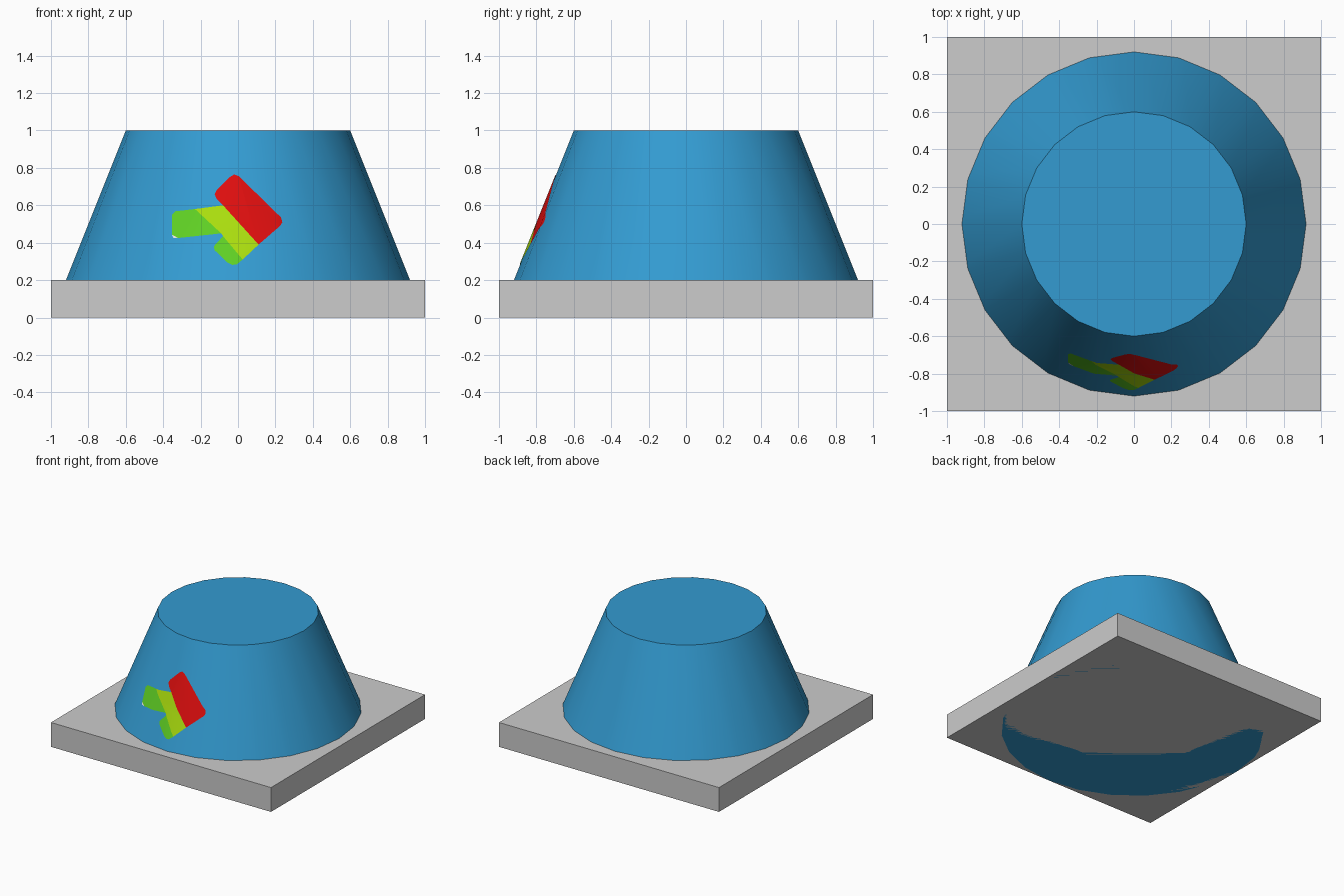
import bpy, bmesh, math
from mathutils import Vector

if "Cube" in bpy.data.objects:
    bpy.data.objects.remove(bpy.data.objects["Cube"])

SIDES = 24
STEP = 2 * math.pi / SIDES


def material(name, rgb):
    lin = [((c / 255 + 0.055) / 1.055) ** 2.4 for c in rgb]
    m = bpy.data.materials.new(name)
    m.diffuse_color = (*lin, 1)
    m.use_nodes = True
    m.node_tree.nodes["Principled BSDF"].inputs["Base Color"].default_value = m.diffuse_color
    return m


def add_object(name, bm, mat):
    me = bpy.data.meshes.new(name)
    bm.to_mesh(me)
    bm.free()
    me.materials.append(mat)
    ob = bpy.data.objects.new(name, me)
    bpy.context.collection.objects.link(ob)
    return ob


def smooth(ob):
    bpy.ops.object.select_all(action='DESELECT')
    bpy.context.view_layer.objects.active = ob
    ob.select_set(True)
    bpy.ops.object.shade_smooth_by_angle(angle=math.radians(30))


def radius(z):
    return 1 - 0.4 * z


def surface_y(x, z):
    """Front y of the faceted cone at a given x and height."""
    r = radius(z)
    k = math.floor(math.asin(x / r) / STEP + 1e-4)
    mid = (k + 0.5) * STEP
    return -(r * math.cos(STEP / 2) - x * math.sin(mid)) / math.cos(mid)


def decal(name, outline, mat):
    """Flat outline in x, z, split along the cone edges and laid on its front."""
    bm = bmesh.new()
    bm.faces.new([bm.verts.new((x, 0, z)) for x, z in outline])
    bmesh.ops.triangulate(bm, faces=bm.faces[:])
    for k in range(-3, 4):
        s = math.sin(k * STEP)
        bmesh.ops.bisect_plane(bm, geom=bm.verts[:] + bm.edges[:] + bm.faces[:],
                               plane_co=(s, 0, 0), plane_no=(1, 0, 0.4 * s))
    for v in bm.verts:
        v.co.y = surface_y(v.co.x, v.co.z) - 0.003
    bm.normal_update()
    for f in bm.faces:
        if f.normal.y > 0:
            f.normal_flip()
    smooth(add_object(name, bm, mat))


grey = material("light grey", (204, 204, 204))
blue = material("blue", (51, 155, 209))
red = material("red", (221, 14, 14))
lime = material("lime", (170, 221, 14))
green = material("green", (95, 207, 36))
white = material("white", (240, 240, 240))

# square base slab
bm = bmesh.new()
bmesh.ops.create_cube(bm, size=1)
for v in bm.verts:
    v.co = Vector((v.co.x * 2, v.co.y * 2, (v.co.z + 0.5) * 0.2))
add_object("base_slab", bm, grey)

# tapered body, running down through the slab
bm = bmesh.new()
bmesh.ops.create_cone(bm, cap_ends=True, segments=SIDES, radius1=1, radius2=0.6, depth=1)
bmesh.ops.translate(bm, verts=bm.verts, vec=(0, 0, 0.5))
smooth(add_object("tapered_body", bm, blue))

# painted emblem on the front
decal("red_patch", [(-0.045, 0.75), (-0.02, 0.765), (0.005, 0.755), (0.23, 0.535),
                    (0.237, 0.51), (0.225, 0.49), (0.11, 0.39), (-0.08, 0.60),
                    (-0.115, 0.635), (-0.125, 0.66), (-0.115, 0.68)], red)
decal("lime_patch", [(-0.08, 0.60), (0.11, 0.39), (0.025, 0.31), (-0.08, 0.435),
                     (-0.09, 0.45), (-0.23, 0.58)], lime)
decal("green_left_patch", [(-0.23, 0.58), (-0.09, 0.45), (-0.32, 0.425),
                           (-0.353, 0.443), (-0.353, 0.55), (-0.335, 0.568)], green)
decal("green_lower_patch", [(-0.08, 0.435), (0.025, 0.31), (-0.005, 0.285), (-0.03, 0.281),
                            (-0.055, 0.293), (-0.125, 0.36), (-0.13, 0.38)], green)
decal("white_chip", [(-0.353, 0.443), (-0.32, 0.425), (-0.345, 0.425)], white)
